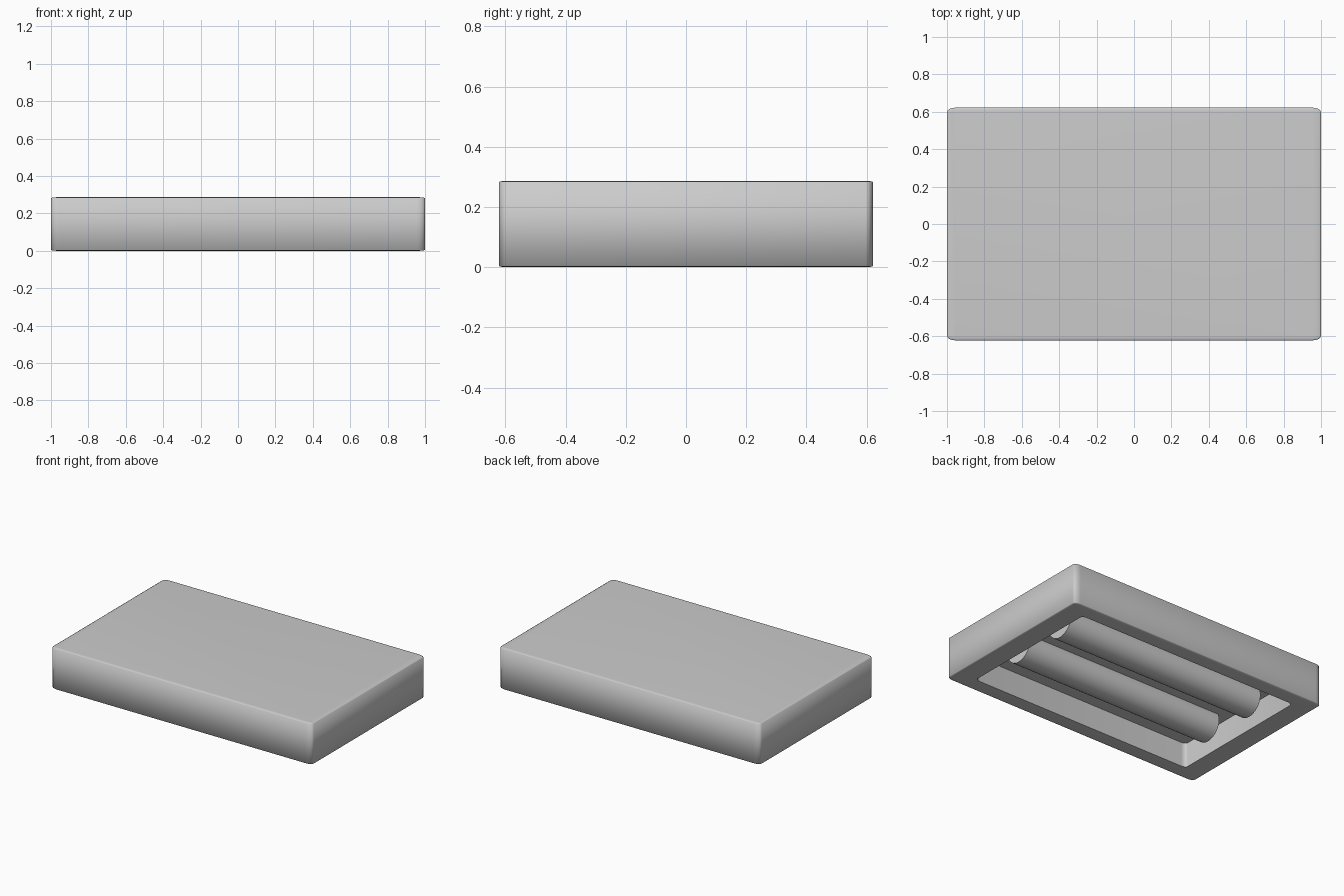
import bpy
import bmesh
import math

if "Cube" in bpy.data.objects:
    bpy.data.objects.remove(bpy.data.objects["Cube"])


def rounded_ring(bm, hx, hy, rx, ry, z, segs=5):
    """Ring of vertices around a rectangle with elliptical corners."""
    ring = []
    for i, (sx, sy) in enumerate([(1, 1), (-1, 1), (-1, -1), (1, -1)]):
        for k in range(segs + 1):
            a = math.pi / 2 * (i + k / segs)
            ring.append(bm.verts.new((sx * (hx - rx) + rx * math.cos(a),
                                      sy * (hy - ry) + ry * math.sin(a), z)))
    return ring


def finish(obj, angle):
    bpy.ops.object.select_all(action='DESELECT')
    obj.select_set(True)
    bpy.context.view_layer.objects.active = obj
    bpy.ops.object.shade_smooth_by_angle(angle=math.radians(angle))


# Housing sections: recess ceiling, recess mouth, then the soft outer shell
HY, H, RX, RY, RZ = 0.622, 0.287, 0.045, 0.025, 0.005


def edge_section(deg, top):
    t = math.radians(deg)
    c, dz = math.cos(t), RZ * (1 - math.sin(t))
    inset = 1 - c
    return (1 - RX * inset, HY - RY * inset, RX * c, RY * c,
            H - dz if top else dz)


sections = [(0.853, 0.518, 0.036, 0.022, 0.17),
            (0.853, 0.518, 0.036, 0.022, 0.0)]
sections += [edge_section(d, False) for d in (80, 60, 30, 0)]
sections += [edge_section(d, True) for d in (0, 30, 60, 80)]
sections[2] = sections[2][:4] + (0.0,)
sections[-1] = sections[-1][:4] + (H,)

bm = bmesh.new()
rings = [rounded_ring(bm, *s) for s in sections]
for a, b in zip(rings, rings[1:]):
    n = len(a)
    for i in range(n):
        j = (i + 1) % n
        bm.faces.new((a[i], a[j], b[j], b[i]))
bm.faces.new(rings[0])
bm.faces.new(rings[-1])
bmesh.ops.recalc_face_normals(bm, faces=bm.faces)
mesh = bpy.data.meshes.new("housing")
bm.to_mesh(mesh)
bm.free()
housing = bpy.data.objects.new("housing", mesh)
bpy.context.collection.objects.link(housing)
finish(housing, 68)

# Two lamp tubes half sunk into the recess ceiling
for name, y in (("front_tube", -0.20), ("back_tube", 0.20)):
    bpy.ops.mesh.primitive_cylinder_add(vertices=40, radius=0.108, depth=1.54,
                                        location=(0, y, 0.127),
                                        rotation=(0, math.pi / 2, 0))
    tube = bpy.context.object
    tube.name = name
    finish(tube, 40)
